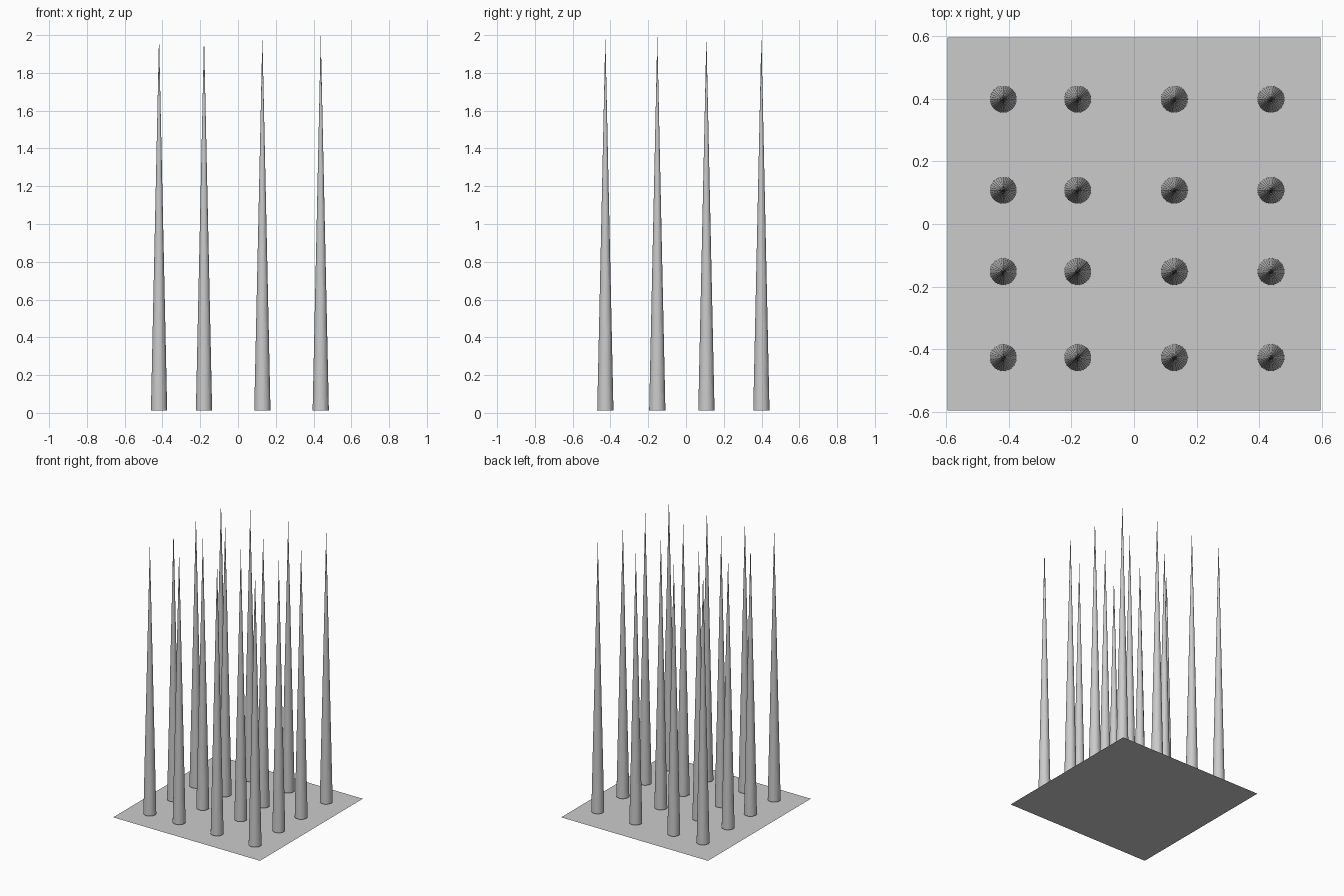
import bpy

if "Cube" in bpy.data.objects:
    bpy.data.objects.remove(bpy.data.objects["Cube"])

XS = (-0.418, -0.18, 0.129, 0.438)
YS = (-0.427, -0.152, 0.108, 0.399)
BOTTOM, TOP, RADIUS = 0.012, 2.0, 0.043

# Thin sheet that carries the spikes
bpy.ops.mesh.primitive_plane_add(size=1.194, location=(0, 0, 0))
bpy.context.object.name = "base_sheet"

# Four by four field of slender spikes, sharing one mesh
bpy.ops.mesh.primitive_cone_add(vertices=32, radius1=RADIUS, radius2=0, depth=TOP - BOTTOM)
first = bpy.context.object
first.data.name = "spike"
for row, y in enumerate(YS):
    for col, x in enumerate(XS):
        if row == col == 0:
            spike = first
        else:
            spike = first.copy()
            bpy.context.collection.objects.link(spike)
        spike.name = f"spike_{row + 1}_{col + 1}"
        spike.location = (x, y, (BOTTOM + TOP) / 2)
